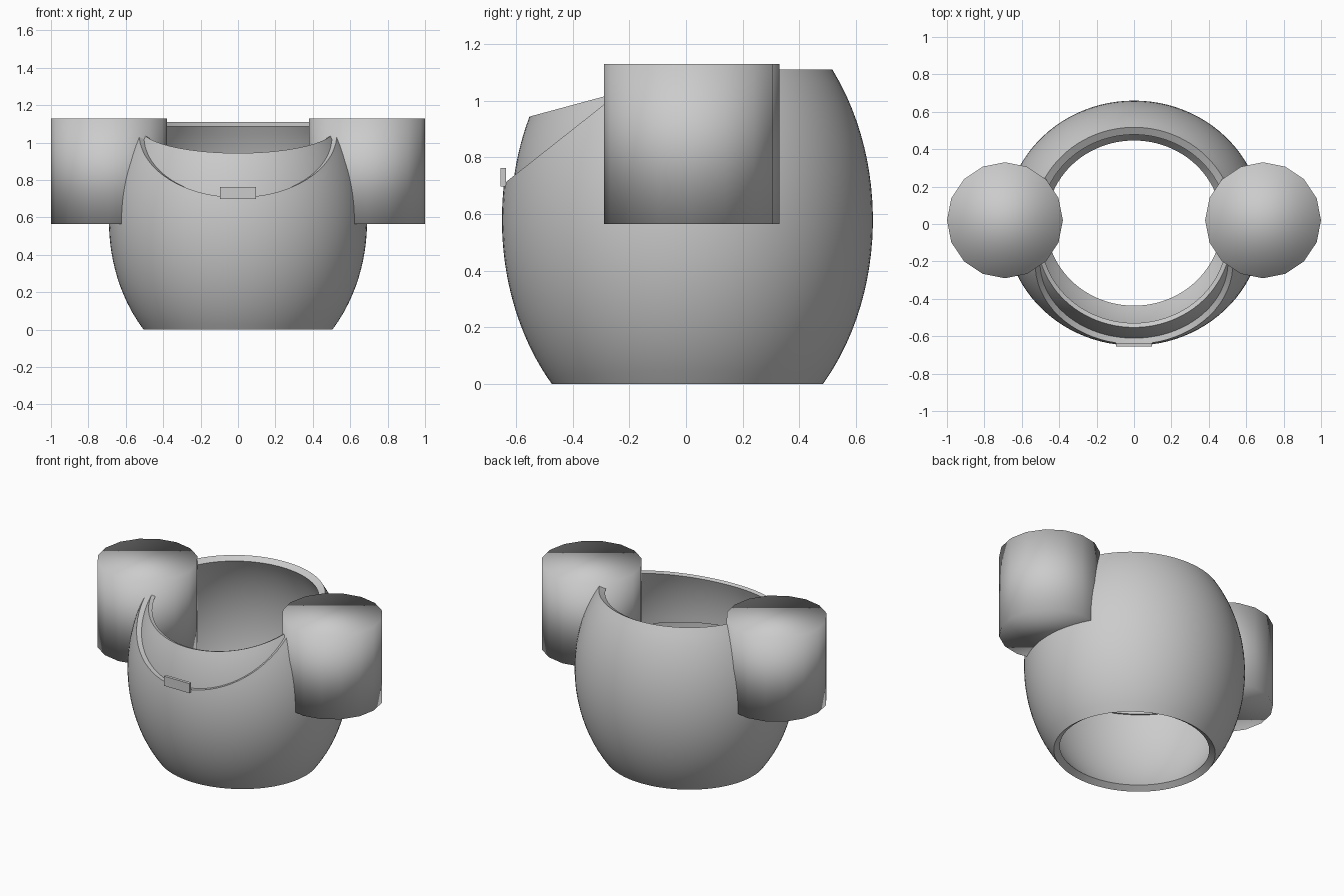
import bpy, bmesh
from math import sin, cos, pi, sqrt, radians

if "Cube" in bpy.data.objects:
    bpy.data.objects.remove(bpy.data.objects["Cube"])

RX, RY, RZ = 0.69, 0.655, 0.85      # body ellipsoid radii
CY, CZ = 0.005, 0.58                # body ellipsoid centre


def point(theta, z, inset):
    """Point on the body ellipsoid; theta 0 is the front (-y)."""
    k = sqrt(max(0.0, 1 - ((z - CZ) / (RZ - inset)) ** 2))
    return ((RX - inset) * k * sin(theta), CY - (RY - inset) * k * cos(theta), z)


def rim_height(theta, inset, rim):
    """Height at which the ellipsoid meets the rim cut z = rim(y), by bisection."""
    lo, hi = 0.5, 1.2
    for _ in range(40):
        mid = (lo + hi) / 2
        if mid < rim(point(theta, mid, inset)[1]):
            lo = mid
        else:
            hi = mid
    return lo


def shell(name, inset, thick, bottom, rim, start, end, cols, rows):
    closed = end - start > 2 * pi - 0.01
    bm = bmesh.new()
    grid = []
    for i in range(cols if closed else cols + 1):
        t = start + (end - start) * i / cols
        top = rim_height(t, inset, rim)
        grid.append([bm.verts.new(point(t, bottom + (top - bottom) * j / rows, inset))
                     for j in range(rows + 1)])
    for i in range(cols):
        a, b = grid[i], grid[(i + 1) % len(grid)]
        for j in range(rows):
            bm.faces.new((a[j], b[j], b[j + 1], a[j + 1]))
    me = bpy.data.meshes.new(name)
    bm.to_mesh(me)
    bm.free()
    ob = bpy.data.objects.new(name, me)
    bpy.context.collection.objects.link(ob)
    mod = ob.modifiers.new("thickness", 'SOLIDIFY')
    mod.thickness = thick
    mod.offset = -1
    mod.use_even_offset = True
    bpy.ops.object.select_all(action='DESELECT')
    ob.select_set(True)
    bpy.context.view_layer.objects.active = ob
    bpy.ops.object.modifier_apply(modifier=mod.name)
    bpy.ops.object.shade_smooth_by_angle(angle=radians(35))
    return ob


# Outer bowl: level rim at the back, deep scoop at the front
shell("bowl", 0.0, 0.045, 0.0,
      lambda y: min(1.11, 0.71 + 0.79 * (y + 0.64)), 0, 2 * pi, 96, 24)

# Inner front panel showing above the scoop, ends hidden in the side cylinders
shell("front_panel", 0.032, 0.025, 0.62,
      lambda y: min(1.08, 0.945 + 0.27 * (y + 0.55)),
      radians(-80), radians(80), 48, 10)

# Side cylinders
for side, label in ((-1, "left"), (1, "right")):
    bpy.ops.mesh.primitive_cylinder_add(vertices=16, radius=0.31, depth=0.565,
                                        location=(side * 0.69, 0.02, 0.8475))
    ear = bpy.context.object
    ear.name = label + "_side_cylinder"
    bpy.ops.object.shade_smooth()

# Small plain badge plate on the scoop edge
bpy.ops.mesh.primitive_cube_add(size=1, location=(0, -0.645, 0.73))
badge = bpy.context.object
badge.name = "badge_plate"
badge.scale = (0.19, 0.02, 0.065)
bpy.ops.object.transform_apply(location=False, rotation=False, scale=True)
